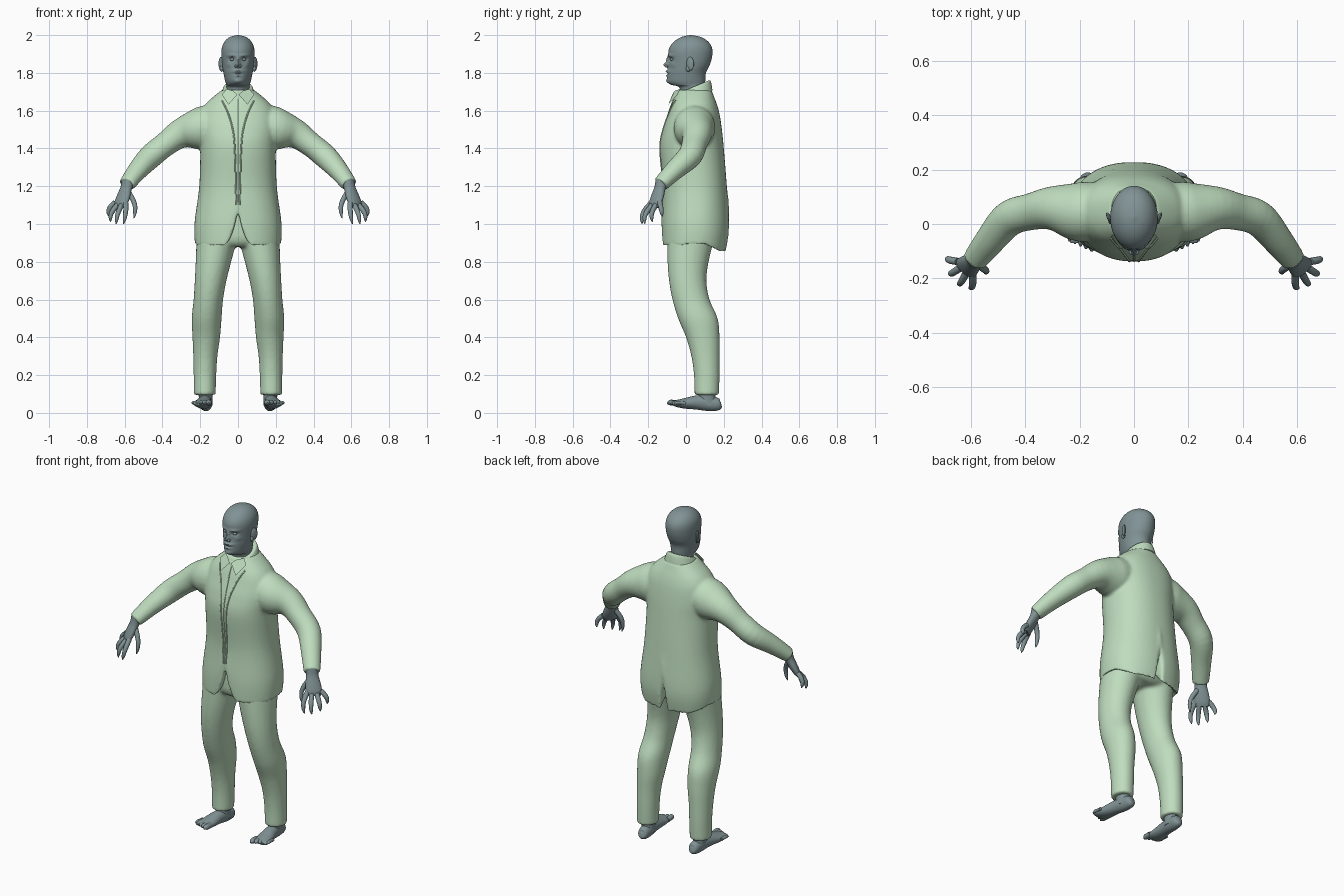
import bpy, bmesh, math
from mathutils import Vector
from mathutils.bvhtree import BVHTree

old = bpy.data.objects.get("Cube")
if old:
    bpy.data.objects.remove(old, do_unlink=True)

X, Y, Z = Vector((1, 0, 0)), Vector((0, 1, 0)), Vector((0, 0, 1))
made = []


def material(name, r, g, b):
    m = bpy.data.materials.new(name)
    m.use_nodes = True
    m.diffuse_color = (r, g, b, 1)
    bsdf = next(n for n in m.node_tree.nodes if n.type == "BSDF_PRINCIPLED")
    bsdf.inputs["Base Color"].default_value = (r, g, b, 1)
    return m


CLOTH = material("pale green cloth", .52, .72, .52)
SKIN = material("slate grey skin", .22, .29, .30)


def finish(bm, name, mat):
    bmesh.ops.recalc_face_normals(bm, faces=bm.faces)
    mesh = bpy.data.meshes.new(name)
    bm.to_mesh(mesh)
    bm.free()
    mesh.materials.append(mat)
    ob = bpy.data.objects.new(name, mesh)
    bpy.context.collection.objects.link(ob)
    made.append(ob)
    return ob


def spline(rows, k):
    """Catmull-Rom resampling of section rows."""
    rows = [Vector(r) for r in rows]
    pad = [rows[0]] + rows + [rows[-1]]
    out = []
    for a, b, c, d in zip(pad, pad[1:], pad[2:], pad[3:]):
        for i in range(k):
            t = i / k
            out.append(b + (c - a) * (t / 2) + (a * 2 - b * 5 + c * 4 - d) * (t * t / 2)
                       + (b * 3 - a - c * 3 + d) * (t ** 3 / 2))
    return out + [rows[-1]]


def tube(bm, rows, n=20, k=4, axis=X, flat=False, power=2, deform=None, side=1):
    """Skin elliptical sections (x, y, z, radius along axis, other radius)."""
    secs = spline(rows, k)
    rings = []
    for i, s in enumerate(secs):
        c = s.to_3d() if len(s) == 3 else Vector(s[:3])
        ahead, behind = secs[min(i + 1, len(secs) - 1)], secs[max(i - 1, 0)]
        t = Z if flat else (Vector(ahead[:3]) - Vector(behind[:3])).normalized()
        u = (axis - t * axis.dot(t)).normalized()
        v = t.cross(u)
        pts = []
        for j in range(n):
            a = math.tau * j / n
            ca, sa = [math.copysign(abs(q) ** (2 / power), q) for q in (math.cos(a), math.sin(a))]
            pts.append(c + u * ca * s[3] + v * sa * s[4])
        pts.append(c)
        if deform:
            pts = [deform(p) for p in pts]
        ends = i in (0, len(secs) - 1)
        rings.append([bm.verts.new((p.x * side, p.y, p.z)) for p in (pts if ends else pts[:-1])])
    for j in range(n):
        m = (j + 1) % n
        for r, q in zip(rings, rings[1:]):
            bm.faces.new((r[j], r[m], q[m], q[j]))
        for r in (rings[0], rings[-1]):
            bm.faces.new((r[m], r[j], r[n]))


def part(name, rows, mat, **kw):
    bm = bmesh.new()
    tube(bm, rows, **kw)
    return finish(bm, name, mat)


def pair(name, rows, mat, **kw):
    for side, label in ((1, "left"), (-1, "right")):
        part(label + "_" + name, rows, mat, side=side, **kw)


def col(z, rx, front, back, x=0):
    return (x, (front + back) / 2, z, rx, (back - front) / 2)


def fuse(ob, size, smooth):
    """Weld overlapping volumes into one flowing surface."""
    rem = ob.modifiers.new("weld", "REMESH")
    rem.mode, rem.voxel_size = "VOXEL", size
    sm = ob.modifiers.new("soften", "SMOOTH")
    sm.factor, sm.iterations = .5, smooth
    dg = bpy.context.evaluated_depsgraph_get()
    mesh = bpy.data.meshes.new_from_object(ob.evaluated_get(dg))
    ob.modifiers.clear()
    ob.data = mesh


# Jacket: body with shaped hem, rounded front corners and rear vent
def hem(p):
    if p.z < 1.2:
        ax = abs(p.x)
        if p.y < 0:
            h = .88 + .2 * max(0, 1 - ax / .1) ** 3
        else:
            h = .89 - .04 * min(1, max(0, (p.y - .1) / .08))
            h += .17 * max(0, 1 - ax / .022) * (p.y > .04)
        p.z = h + (p.z - .88) * (1.2 - h) / .32
    return p


body = [col(.88, .228, -.128, .21), col(1, .23, -.13, .228), col(1.2, .205, -.122, .216),
        col(1.4, .2, -.138, .2), col(1.5, .208, -.122, .19), col(1.58, .2, -.095, .178),
        col(1.63, .175, -.078, .165), col(1.67, .135, -.06, .15), col(1.71, .085, -.04, .135)]
sleeve = [(.1, .05, 1.53, .11, .1), (.2, .045, 1.505, .113, .11), (.3, .058, 1.48, .08, .082),
          (.38, .045, 1.425, .065, .068), (.46, .02, 1.36, .064, .066),
          (.53, -.06, 1.285, .052, .056), (.588, -.135, 1.21, .04, .046)]
bm = bmesh.new()
tube(bm, body, n=160, k=6, flat=True, power=2.25, deform=hem)
for side in (1, -1):
    tube(bm, sleeve, n=28, axis=Z, side=side)
jacket = finish(bm, "jacket", CLOTH)
fuse(jacket, .008, 7)

# Trousers
leg = [col(.095, .058, .045, .175, .176), col(.2, .06, .042, .178, .175), col(.3, .064, .028, .178, .173),
       col(.4, .073, .0, .178, .168), col(.5, .079, -.042, .168, .166), col(.6, .078, -.072, .125, .157),
       col(.7, .084, -.09, .108, .145), col(.8, .094, -.098, .12, .13), col(.92, .108, -.1, .15, .112)]
bm = bmesh.new()
for side in (1, -1):
    tube(bm, leg, n=32, flat=True, side=side)
tube(bm, [col(.88, .15, -.07, .13), col(.93, .2, -.1, .17), col(1.12, .18, -.1, .18)], n=40, flat=True)
fuse(finish(bm, "trousers", CLOTH), .01, 4)

# Collar: tilted band and two pointed flaps
def tilt(p):
    p.z += (p.y - .03) * .42
    return p


part("collar_band", [col(1.66, .098, -.068, .14), col(1.69, .088, -.066, .136), col(1.715, .078, -.06, .13),
                     col(1.722, .07, -.052, .122)], CLOTH, n=48, flat=True, deform=tilt)
for s, label in ((1, "left"), (-1, "right")):
    bm = bmesh.new()
    pts = [(.004, -.073, 1.685), (.05, -.093, 1.632), (.085, -.045, 1.685), (.062, -.03, 1.715), (.025, -.06, 1.705)]
    f = bm.faces.new([bm.verts.new((x * s, y, z)) for x, y, z in pts])
    bmesh.ops.solidify(bm, geom=[f], thickness=.008)
    finish(bm, label + "_collar_flap", CLOTH)

# Raised seams that follow the front of the jacket
surface = BVHTree.FromObject(jacket, bpy.context.evaluated_depsgraph_get())


def seam(name, outline, radius):
    rows = []
    for x, z in spline(outline, 6):
        hit = surface.ray_cast(Vector((x, -1, z)), Y)[0]
        if hit:
            rows.append((x, hit.y, z, radius, radius))
    part(name, rows, CLOTH, n=8, k=1)


for s, label in ((1, "left"), (-1, "right")):
    seam(label + "_lapel_edge", [(s * .085, 1.655), (s * .05, 1.58), (s * .024, 1.48), (s * .015, 1.35),
                                 (s * .012, 1.2), (s * .008, 1.1)], .004)
seam("shirt_placket", [(0, 1.66), (0, 1.5), (0, 1.3), (0, 1.1)], .003)

# Head with the face pushed out and in by soft bumps: x, z, spread x, spread z, depth
BUMPS = [(0, 1.842, .011, .013, .026), (0, 1.868, .009, .018, .012), (.034, 1.892, .024, .007, .008),
         (.034, 1.872, .016, .01, -.013), (.052, 1.842, .014, .012, .006), (0, 1.808, .026, .006, .012),
         (0, 1.796, .02, .003, -.005), (0, 1.784, .016, .005, .006), (0, 1.755, .022, .012, .008)]


def face(p):
    if p.y < .02:
        front = min(1, (.02 - p.y) / .1)
        low = min(1, max(0, (1.9 - p.z) / .12))
        p.x *= 1 - .14 * front * low
        p.y -= front * sum(d * math.exp(-((abs(p.x) - x) / sx) ** 2 - ((p.z - z) / sz) ** 2)
                           for x, z, sx, sz, d in BUMPS)
    return p


skull = [col(1.66, .06, -.035, .105), col(1.722, .06, -.035, .103), col(1.738, .063, -.08, .102),
         col(1.76, .07, -.098, .102), col(1.8, .078, -.098, .106), col(1.84, .084, -.092, .125),
         col(1.88, .087, -.093, .137), col(1.92, .087, -.092, .14), col(1.95, .08, -.078, .13),
         col(1.975, .063, -.052, .106), col(1.992, .038, -.018, .072), col(2, .004, .02, .03)]
part("head", skull, SKIN, n=128, k=8, flat=True, deform=face)


def ball(name, center, size, turn=0):
    bm = bmesh.new()
    bmesh.ops.create_uvsphere(bm, u_segments=20, v_segments=12, radius=1)
    ob = finish(bm, name, SKIN)
    ob.location, ob.scale, ob.rotation_euler = center, size, (0, 0, turn)


for s, label in ((1, "left"), (-1, "right")):
    ball(label + "_ear", (s * .091, .022, 1.848), (.008, .022, .036), -s * .45)
    ball(label + "_ear_lobe", (s * .086, .012, 1.822), (.009, .013, .016))
    ball(label + "_eye", (s * .031, -.074, 1.871), (.012, .01, .008))
    ball(label + "_nostril", (s * .011, -.104, 1.836), (.008, .009, .007))

# Hands: palm, clawed fingers and thumb
ACROSS = Vector((.74, .67, 0))
pair("palm", [(.582, -.128, 1.225, .036, .034), (.592, -.138, 1.19, .034, .026), (.605, -.15, 1.15, .042, .024),
              (.62, -.163, 1.11, .045, .02), (.626, -.17, 1.088, .036, .012)], SKIN, axis=ACROSS)
FINGERS = {"thumb": ((.578, -.15, 1.165), (.552, -.178, 1.03), (-.016, -.006)),
           "index_finger": ((.594, -.186, 1.11), (.607, -.232, 1), (-.004, -.016)),
           "middle_finger": ((.616, -.178, 1.1), (.645, -.218, 1), (.006, -.014)),
           "ring_finger": ((.638, -.16, 1.1), (.674, -.178, 1.012), (.012, -.01)),
           "little_finger": ((.65, -.138, 1.115), (.682, -.125, 1.04), (.014, 0))}
for name, (base, tip, bow) in FINGERS.items():
    rows = []
    for t, r in ((0, .014), (.3, .0135), (.55, .012), (.8, .009), (1, .002)):
        p = Vector(base).lerp(Vector(tip), t) + Vector((*bow, 0)) * math.sin(math.pi * t) * 1.2
        rows.append((*p, r, r))
    pair(name, rows, SKIN, n=12, axis=ACROSS)

# Feet: ankle, sole and toes
pair("ankle", [col(.04, .036, .07, .165, .17), col(.09, .036, .065, .155, .172), col(.16, .04, .07, .155, .174)],
     SKIN, flat=True)
pair("foot", [(.167, .186, .045, .012, .015), (.168, .174, .044, .028, .031), (.17, .13, .05, .034, .041),
              (.177, .06, .055, .037, .038), (.186, -.01, .05, .046, .027), (.191, -.055, .05, .048, .017),
              (.191, -.068, .05, .04, .01)], SKIN, n=24)
for i in range(5):
    x, r = .153 + i * .0205, .015 - .0015 * i
    y = -.088 + .009 * i
    pair("toe_%d" % (i + 1), [(x, y + .05, .052, r, r), (x, y + .022, .054, r, r), (x + .002, y + .004, .054, r, r),
                              (x + .003, y - .012, .05, r * .3, r * .3)], SKIN, n=12)

bpy.ops.object.select_all(action="DESELECT")
for ob in made:
    ob.select_set(True)
bpy.context.view_layer.objects.active = jacket
bpy.ops.object.shade_smooth_by_angle(angle=math.radians(50))
